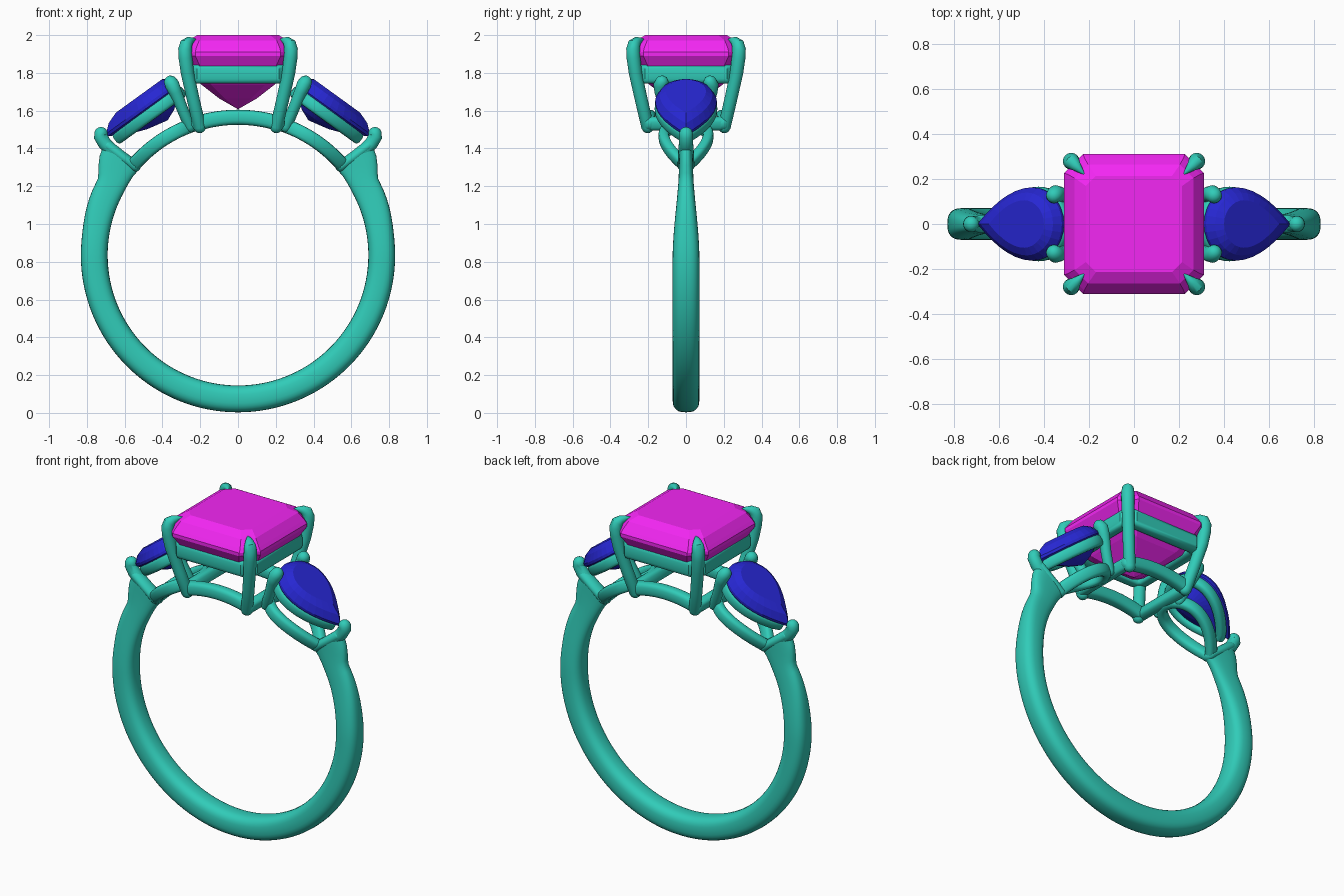
import bpy, bmesh
from math import sin, cos, pi, radians
from mathutils import Vector as V

if "Cube" in bpy.data.objects:
    bpy.data.objects.remove(bpy.data.objects["Cube"])


def material(name, rgb):
    m = bpy.data.materials.new(name)
    m.diffuse_color = (*rgb, 1)
    m.use_nodes = True
    m.node_tree.nodes["Principled BSDF"].inputs["Base Color"].default_value = m.diffuse_color
    return m


METAL = material("metal", (0.03, 0.6, 0.48))
PINK = material("pink_stone", (0.9, 0.02, 0.9))
BLUE = material("blue_stone", (0.02, 0.02, 0.65))
C = 0.835          # height of the finger hole centre
R = 0.73           # radius of the lower gallery arcs


def loft(name, rings, mat, closed=False, smooth=True, mirror=""):
    """Skin a list of equal-length rings, optionally mirrored over x and/or y."""
    bm = bmesh.new()
    vs = [[bm.verts.new(p) for p in ring] for ring in rings]
    n = len(rings[0])
    for i in range(len(vs) if closed else len(vs) - 1):
        a, b = vs[i], vs[(i + 1) % len(vs)]
        for j in range(n):
            k = (j + 1) % n
            bm.faces.new((a[j], a[k], b[k], b[j]))
    if not closed:
        bm.faces.new(vs[0][::-1])
        bm.faces.new(vs[-1])
    bmesh.ops.recalc_face_normals(bm, faces=bm.faces)
    me = bpy.data.meshes.new(name)
    bm.to_mesh(me)
    bm.free()
    ob = bpy.data.objects.new(name, me)
    bpy.context.collection.objects.link(ob)
    me.materials.append(mat)
    if mirror:
        mod = ob.modifiers.new("mirror", 'MIRROR')
        mod.use_axis = ("x" in mirror, "y" in mirror, False)
        mod.use_mirror_merge = False
    if smooth:
        bpy.ops.object.select_all(action='DESELECT')
        ob.select_set(True)
        bpy.context.view_layer.objects.active = ob
        bpy.ops.object.shade_smooth_by_angle(angle=radians(40))
    return ob


def sweep(name, pts, sizes, up, closed=False, power=1.0, n=20, mirror="", round_ends=True):
    """Sweep a (super)ellipse along pts; sizes are (side, up) half widths; up may vary per point."""
    pts = [V(p) for p in pts]
    if not isinstance(sizes, list):
        sizes = [sizes] * len(pts)
    ups = up if isinstance(up, list) else [up] * len(pts)
    N, rings = len(pts), []

    def ring(c, t, u, a, b):
        side = t.cross(V(u)).normalized()
        top = side.cross(t).normalized()
        out = []
        for j in range(n):
            x, y = cos(2 * pi * j / n), sin(2 * pi * j / n)
            x = (1 if x >= 0 else -1) * abs(x) ** power
            y = (1 if y >= 0 else -1) * abs(y) ** power
            out.append(c + side * a * x + top * b * y)
        return out

    for i, p in enumerate(pts):
        if closed:
            t = pts[(i + 1) % N] - pts[i - 1]
        else:
            t = pts[min(i + 1, N - 1)] - pts[max(i - 1, 0)]
        t.normalize()
        a, b = sizes[i]
        here = [ring(p, t, ups[i], a, b)]
        if round_ends and not closed and i in (0, N - 1):
            s = -1 if i == 0 else 1
            caps = [ring(p + t * s * min(a, b) * sin(radians(d)), t, ups[i],
                         a * cos(radians(d)), b * cos(radians(d))) for d in (30, 55, 78)]
            here = caps[::-1] + here if i == 0 else here + caps
        rings += here
    return loft(name, rings, METAL, closed, True, mirror)


def on_arc(deg, y, r=R):
    """Point on the finger cylinder, deg measured from the top toward +x."""
    a = radians(deg)
    return V((r * sin(a), y, C + r * cos(a)))


# Shank: tapers in width and deepens toward the shoulders
def blend(x, a, b):
    s = min(max((x - a) / (b - a), 0), 1)
    return s * s * (3 - 2 * s)


pts, sizes, ups = [], [], []
for i in range(97):
    d = 50 + 260 * i / 96
    e = min(d, 360 - d)                       # angle from the top
    ro = 0.832 + 0.012 * blend(-e, -85, -65) + 0.075 * blend(-e, -62, -49)
    w = 0.071 - 0.034 * blend(-e, -92, -52)
    pts.append(on_arc(d, 0, (0.69 + ro) / 2))
    sizes.append((w, (ro - 0.69) / 2))
    ups.append(on_arc(d, 0) - V((0, 0, C)))
sweep("shank", pts, sizes, ups, power=0.75, n=28, round_ends=False)

# Shoulder collars and claws at the tips of the side stones
sweep("shoulder_collar", [(0.545, 0, 1.305), (0.62, 0, 1.36), (0.69, 0, 1.415)],
      [(0.045, 0.03), (0.042, 0.03), (0.04, 0.03)], (-0.6, 0, 0.8), mirror="x")
sweep("tip_claw", [(0.66, 0, 1.38), (0.705, 0, 1.425), (0.728, 0, 1.465), (0.725, 0, 1.478)],
      [(0.036, 0.036)] * 4, (0, 1, 0), mirror="x")


# Centre stone: stepped, corner-cut square
def octagon(h, c, z):
    k = h - c
    return [V((x, y, z)) for x, y in ((h, -k), (h, k), (k, h), (-k, h),
                                      (-h, k), (-h, -k), (-k, -h), (k, -h))]


steps = [(0.215, 0.045, 2.0), (0.265, 0.06, 1.972), (0.297, 0.075, 1.93), (0.311, 0.085, 1.91),
         (0.311, 0.085, 1.89), (0.265, 0.075, 1.81), (0.19, 0.05, 1.735),
         (0.10, 0.03, 1.665), (0.004, 0.001, 1.61)]
loft("centre_stone", [octagon(*s) for s in steps], PINK, smooth=False)

# Basket under the centre stone: upper frame
frame = []
for p in octagon(0.25, 0.035, 1.795):
    frame.append(p)
sweep("upper_frame", frame, (0.036, 0.052), (0, 0, 1), closed=True, power=0.6, n=20)

# Lower frame: two arcs front and back, straight bars across
arc = [on_arc(-17 + 34 * i / 16, -0.195) for i in range(17)]
sweep("lower_arc", arc, (0.035, 0.04), [p - V((0, p.y, C)) for p in arc], power=0.7, mirror="y")
sweep("lower_cross_bar", [on_arc(17, y) for y in (-0.195, 0, 0.195)], (0.032, 0.036),
      (0.3, 0, 1), power=0.7, mirror="x")

# Four corner claws, pointed over the stone
claw = [(0.203, 1.515), (0.235, 1.65), (0.268, 1.80), (0.278, 1.88), (0.280, 1.925),
        (0.274, 1.953), (0.258, 1.968), (0.24, 1.974), (0.225, 1.976)]
wide = [0.034, 0.034, 0.035, 0.037, 0.037, 0.034, 0.024, 0.014, 0.005]
sweep("corner_claw", [(a, a, z) for a, z in claw], [(w, w) for w in wide],
      (-1, 1, 0), mirror="xy")

# Side stones: pear outline in a tilted frame (u toward the tip, w along the normal)
TIP = V((0.693, 0, 1.472))
U, NRM = V((0.81, 0, -0.586)), V((0.586, 0, 0.81))


def pear(length, width, n=12):
    """Closed outline, tip at u = 0, widest at 64% of the length."""
    m = 0.64 * length
    half = [(-m * q, width * (1 - (1 - q) ** 1.9)) for q in (i / n for i in range(n))]
    half += [(-m - (length - m) * sin(pi / 2 * i / n), width * cos(pi / 2 * i / n))
             for i in range(n)]
    return half + [(-length, 0)] + [(u, -v) for u, v in half[:0:-1]]


def placed(outline, scale, w, focus=-0.305):
    return [TIP + U * (focus + (u - focus) * scale) + V((0, v * scale, 0)) + NRM * w
            for u, v in outline]


shape = pear(0.465, 0.163, 7)
levels = [(0.65, 0.068), (0.86, 0.045), (1.0, 0.008), (1.0, -0.008), (0.72, -0.06),
          (0.38, -0.10), (0.01, -0.125)]
loft("side_stone", [placed(shape, s, w) for s, w in levels], BLUE, smooth=False, mirror="x")

# Side stone gallery: upper rail beneath the girdle, lower rail on the finger curve
sweep("side_upper_rail", placed(pear(0.465, 0.163), 0.86, -0.045), (0.026, 0.034), NRM,
      closed=True, power=0.7, n=16, mirror="x")
low = [on_arc(50 + 31 * u, v) for u, v in pear(1.0, 0.118)]
sweep("side_lower_rail", low, (0.028, 0.037), [p - V((0, p.y, C)) for p in low],
      closed=True, power=0.7, n=16, mirror="x")

# Claws at the round ends of the side stones
sweep("side_claw", [(0.255, 0.09, 1.515), (0.295, 0.11, 1.61), (0.332, 0.133, 1.70),
                    (0.349, 0.135, 1.738), (0.356, 0.128, 1.75)],
      [(0.03, 0.03), (0.03, 0.03), (0.034, 0.034), (0.038, 0.038), (0.036, 0.036)],
      (0, 1, 0), mirror="xy")
